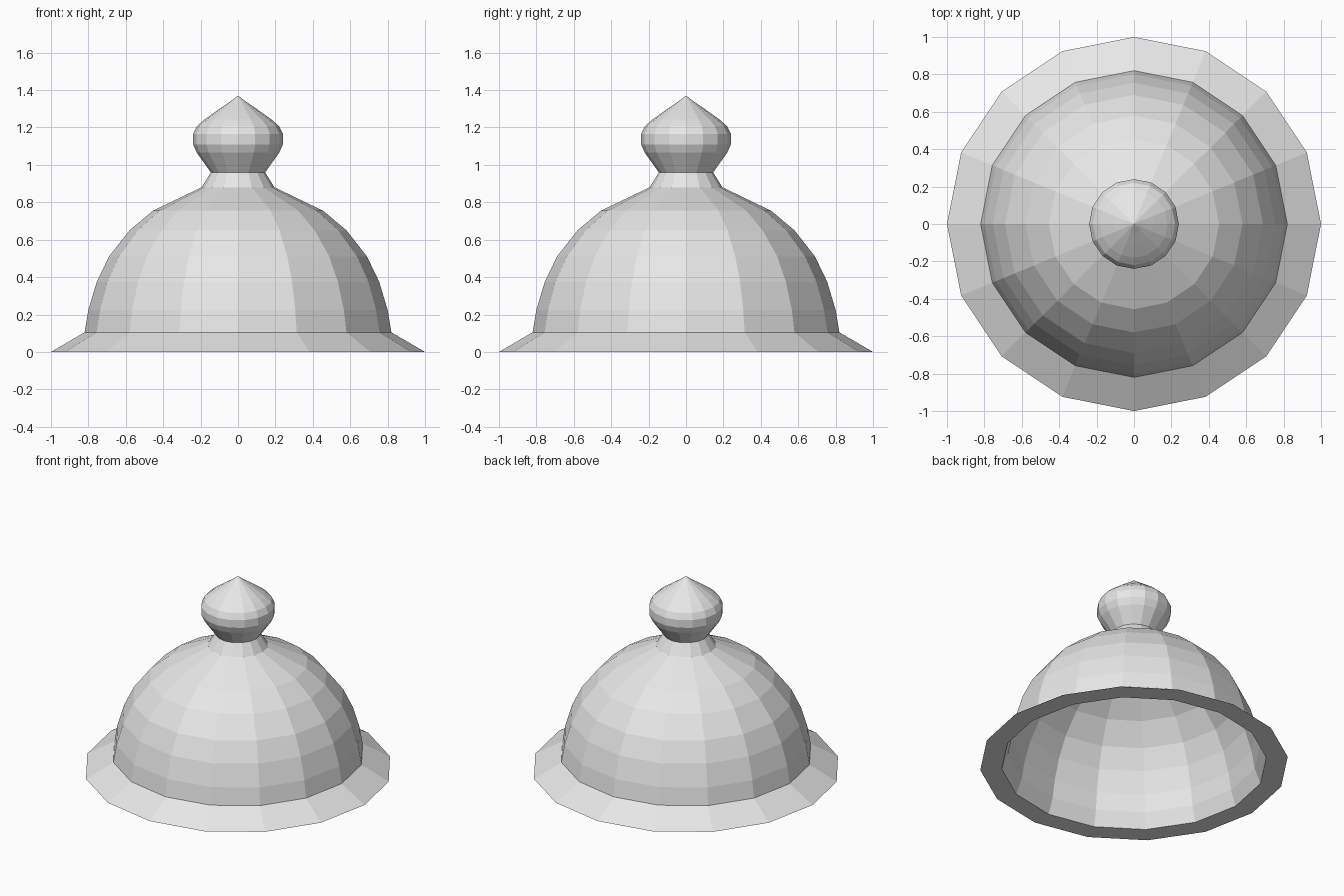
import bpy
import bmesh
from math import cos, sin, pi

SIDES = 16

cube = bpy.data.objects.get("Cube")
if cube:
    bpy.data.objects.remove(cube, do_unlink=True)

grey = bpy.data.materials.new("plain_grey")
grey.use_nodes = True
grey.diffuse_color = (0.8, 0.8, 0.8, 1)
grey.node_tree.nodes["Principled BSDF"].inputs["Base Color"].default_value = (0.8, 0.8, 0.8, 1)


def lathe(name, profile):
    """Revolve (radius, height) points, listed bottom to top on the outside."""
    bm = bmesh.new()
    rings = []
    for r, z in profile:
        if r == 0:
            rings.append([bm.verts.new((0, 0, z))] * SIDES)
        else:
            rings.append([bm.verts.new((r * cos(2 * pi * i / SIDES),
                                        r * sin(2 * pi * i / SIDES), z))
                          for i in range(SIDES)])
    for low, high in zip(rings, rings[1:]):
        for i in range(SIDES):
            j = (i + 1) % SIDES
            corners = [low[i], low[j], high[j], high[i]]
            bm.faces.new(list(dict.fromkeys(corners)))
    mesh = bpy.data.meshes.new(name)
    bm.to_mesh(mesh)
    bm.free()
    mesh.materials.append(grey)
    obj = bpy.data.objects.new(name, mesh)
    bpy.context.collection.objects.link(obj)
    return obj


# Flared brim: inner lip, flat underside, sloping top
lathe("brim", [(0.82, 0.105), (0.86, 0), (1, 0), (0.82, 0.105)])

# Hollow dome rising to a narrow neck
lathe("dome", [(0.82, 0.105), (0.80, 0.225), (0.755, 0.375), (0.69, 0.51),
               (0.58, 0.65), (0.455, 0.755), (0.195, 0.88), (0.145, 0.96)])

# Pointed knob on the neck
lathe("knob", [(0.145, 0.96), (0.22, 1.065), (0.24, 1.11), (0.24, 1.165),
               (0.22, 1.207), (0.18, 1.242), (0.11, 1.292), (0.05, 1.333), (0, 1.37)])
